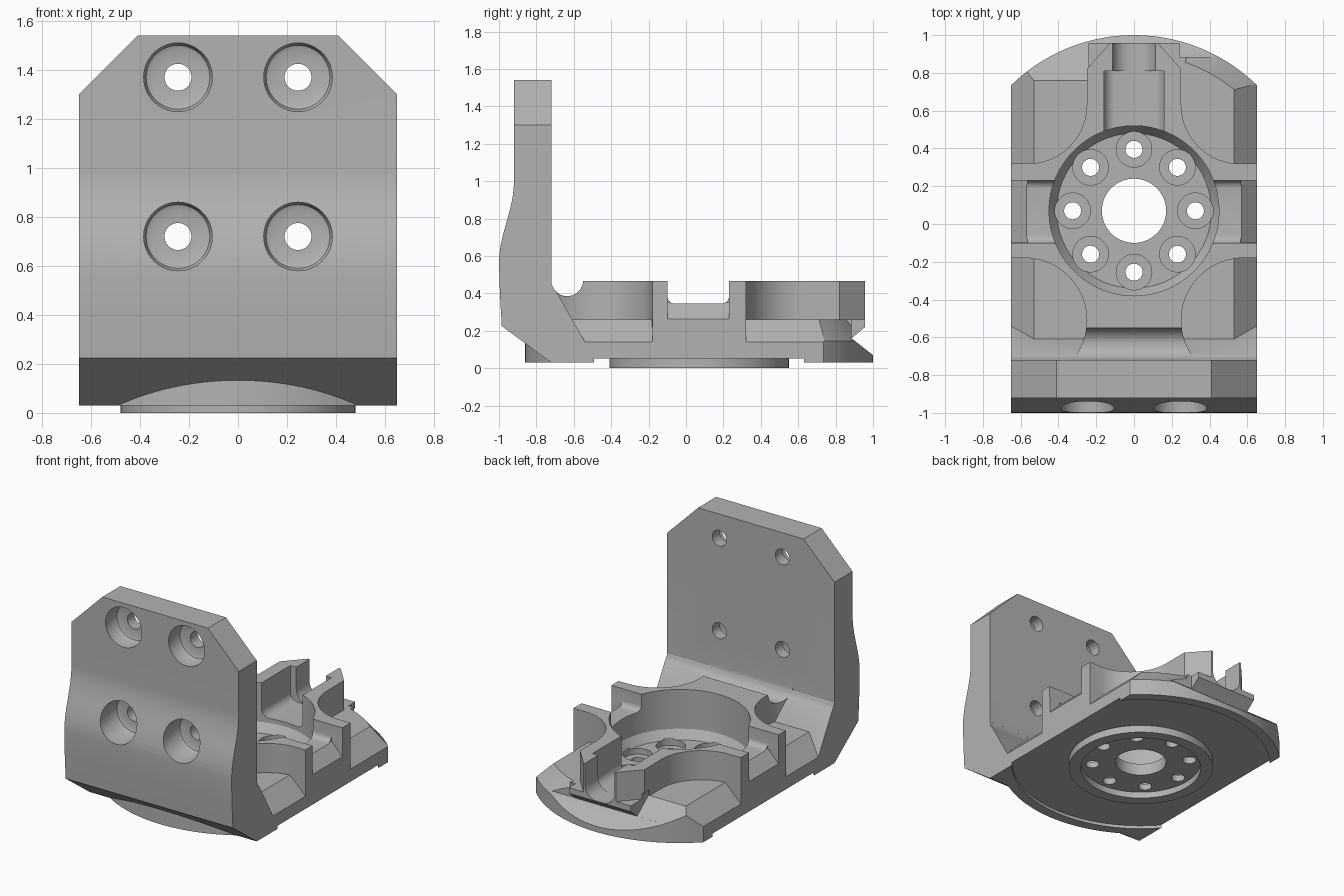
import bpy, bmesh
from math import sin, cos, pi, radians

if "Cube" in bpy.data.objects:
    bpy.data.objects.remove(bpy.data.objects["Cube"])

CY = 0.07       # y of the bearing axis
W = 0.65        # half width
TOP = 0.465     # deck height

metal = bpy.data.materials.new("machined grey")
metal.use_nodes = True
grey = (0.45, 0.45, 0.45, 1)
metal.diffuse_color = grey
metal.node_tree.nodes["Principled BSDF"].inputs["Base Color"].default_value = grey


def arc(cx, cy, r, a0, a1, n=16):
    return [(cx + r * cos(radians(a0 + (a1 - a0) * i / n)),
             cy + r * sin(radians(a0 + (a1 - a0) * i / n))) for i in range(n + 1)]


def circle(cx, cy, r, n=48):
    return arc(cx, cy, r, 0, 360, n)[:-1]


def loft(name, rings):
    """Solid skinned through rings of 3D points."""
    bm = bmesh.new()
    loops = [[bm.verts.new(p) for p in ring] for ring in rings]
    n = len(loops[0])
    for lo, hi in zip(loops, loops[1:]):
        for i in range(n):
            j = (i + 1) % n
            bm.faces.new((lo[i], lo[j], hi[j], hi[i]))
    bm.faces.new(loops[0])
    bm.faces.new(loops[-1])
    bmesh.ops.recalc_face_normals(bm, faces=bm.faces)
    mesh = bpy.data.meshes.new(name)
    bm.to_mesh(mesh)
    bm.free()
    obj = bpy.data.objects.new(name, mesh)
    bpy.context.collection.objects.link(obj)
    return obj


PLACE = {"x": lambda p, t: (t, p[0], p[1]),
         "y": lambda p, t: (p[0], t, p[1]),
         "z": lambda p, t: (p[0], p[1], t)}


def prism(name, pts, a, b, axis):
    return loft(name, [[PLACE[axis](p, t) for p in pts] for t in (a, b)])


def turned(name, cx, cy, steps):
    """Round solid on a vertical axis from (radius, z) steps."""
    return loft(name, [[(x, y, z) for x, y in circle(cx, cy, r, 64)] for r, z in steps])


def combine(target, tool, op="DIFFERENCE"):
    mod = target.modifiers.new(op, "BOOLEAN")
    mod.operation, mod.solver, mod.object = op, "EXACT", tool
    bpy.context.view_layer.objects.active = target
    bpy.ops.object.modifier_apply(modifier=mod.name)
    bpy.data.objects.remove(tool)


def mirrored(pts, side):
    return [(side * p[0], p[1]) for p in pts]


# Main body: side profile of the upright plate and deck
swell = [(-0.96 - 0.04 * cos(pi * i / 12), 0.56 + 0.44 * i / 12) for i in range(13)]
profile = ([(-0.72, 0.03), (-0.985, 0.225), (-0.995, 0.4)] + swell
           + [(-0.92, 1.54), (-0.72, 1.54)]
           + arc(-0.635, TOP + 0.005, 0.085, 180, 357)
           + [(0.957, TOP), (0.957, 0.22), (0.885, 0.16), (1.01, 0.062), (1.01, 0.03)])
body = prism("angle_bracket", profile, -W, W, "x")
edge = 45.66
plan = [(-W - 0.01, -1.1), (W + 0.01, -1.1)] + arc(0, CY, 0.93, edge - 1.5, 181.5 - edge, 48)
combine(body, prism("plan", plan, -0.1, 1.7, "z"), "INTERSECT")

# Round front edge of the base under the slanted foot
front = [(W, 0.1), (-W, 0.1)] + arc(0, CY, 0.93, 180 + edge, 360 - edge, 48)
combine(body, prism("front_edge", front, 0.03, 0.145, "z"), "UNION")

# Plate corners, and counterbored mounting holes
for s in (-1, 1):
    corner = [(0.41, 1.54), (0.75, 1.2), (0.75, 1.64), (0.41, 1.64)]
    combine(body, prism("corner", mirrored(corner, s), -1.1, -0.6, "y"))
    for z in (0.72, 1.37):
        rings = [(0.14, -1.1), (0.14, -0.83), (0.13, -0.808), (0.11, -0.8)]
        combine(body, loft("counterbore", [[(x, y, h) for x, h in circle(s * 0.245, z, r)]
                                           for r, y in rings]))
        combine(body, prism("bolt_hole", circle(s * 0.245, z, 0.055), -1.1, -0.6, "y"))

# Corner scallops in the deck with bevelled outer ledges
ledge = [(0.05, 0.26), (0.53, 0.26), (0.8, -0.01), (0.8, 0.6), (0.05, 0.6)]
slope = [(-0.72, 0.455), (-0.445, -0.026), (0.3, -0.026), (0.3, 0.468), (-0.72, 0.468)]
front_plan = arc(0.58, -0.51, 0.33, 90, 230, 28) + [(0.8, -0.763), (0.8, -0.18)]
back_plan = (arc(0.56, 0.63, 0.31, 270, 180, 20)
             + [(0.25, 0.82), (0.12, 0.965), (0.12, 1.1), (0.8, 1.1), (0.8, 0.32)])
for s in (-1, 1):
    for pts in (front_plan, back_plan):
        tool = prism("scallop", mirrored(pts, s), -0.1, 0.7, "z")
        combine(tool, prism("ledge", mirrored(ledge, s), -1, 1.2, "y"), "INTERSECT")
        if pts is front_plan:
            combine(tool, prism("slope", slope, -1, 1, "x"), "INTERSECT")
        combine(body, tool)

# Sloping back edge: flat on the right hand, conical on the left
for x0, x1, y0 in ((-0.8, -0.24, 0.76), (0.24, 0.8, 0.885)):
    z0 = 0.26 - (y0 - 0.76) * 0.79
    ramp = [(y0, z0), (1.1, -0.009), (1.1, 0.3), (y0, 0.3)]
    combine(body, prism("ramp", ramp, x0, x1, "x"))
cone = [(0.83, 0.262), (0.96, 0.11), (1.1, 0.11), (1.1, 0.3), (0.83, 0.3)]
combine(body, loft("cone_edge", [[(r * cos(a), CY + r * sin(a), z) for r, z in cone]
                                 for a in (radians(35 + 2 * i) for i in range(19))]))

# Cross notch with rounded corners and bevelled mouths
notch = ([(0.23, 0.6)] + arc(0.19, 0.385, 0.04, 0, -90, 6)
         + arc(-0.06, 0.385, 0.04, -90, -180, 6) + [(-0.1, 0.6)])
combine(body, prism("notch", notch, -0.8, 0.8, "x"))
for s in (-1, 1):
    mouth = [(0.565, 0.35), (0.71, 0.2), (0.71, 0.4), (0.565, 0.4)]
    combine(body, prism("mouth", mirrored(mouth, s), -0.099, 0.229, "y"))

# Cable channel along the back tongue
for half, r, y0, y1, z in ((0.16, 0.06, 0.3, 0.81, 0.221), (0.115, 0.09, 0.7, 1.1, 0.223)):
    u = ([(half, 0.6)] + arc(half - r, z + r, r, 0, -90, 8)
         + arc(r - half, z + r, r, -90, -180, 8) + [(-half, 0.6)])
    combine(body, prism("channel", u, y0, y1, "y"))

# Underside recess and bearing boss
combine(body, turned("under_recess", 0, CY, [(0.86, -0.1), (0.86, 0.052)]))
combine(body, turned("boss", 0, CY, [(0.48, 0), (0.48, 0.08)]), "UNION")
combine(body, turned("boss_recess", 0, CY, [(0.4, -0.1), (0.4, 0.045)]))

# Round pocket, centre bore and ring of eight bolt holes
combine(body, turned("pocket", 0, CY, [(0.41, 0.13), (0.45, 0.19), (0.45, 0.6)]))
combine(body, turned("bore", 0, CY, [(0.17, -0.1), (0.17, 0.3)]))
for i in range(8):
    x, y = 0.325 * cos(i * pi / 4), CY + 0.325 * sin(i * pi / 4)
    combine(body, turned("ring_hole", x, y, [(0.045, -0.1), (0.045, 0.3)]))
    combine(body, turned("ring_seat", x, y, [(0.094, 0.09), (0.094, 0.3)]))

body.data.materials.clear()
body.data.materials.append(metal)
for poly in body.data.polygons:
    poly.material_index = 0
bpy.ops.object.select_all(action="DESELECT")
body.select_set(True)
bpy.context.view_layer.objects.active = body
bpy.ops.object.shade_smooth_by_angle(angle=radians(25))
